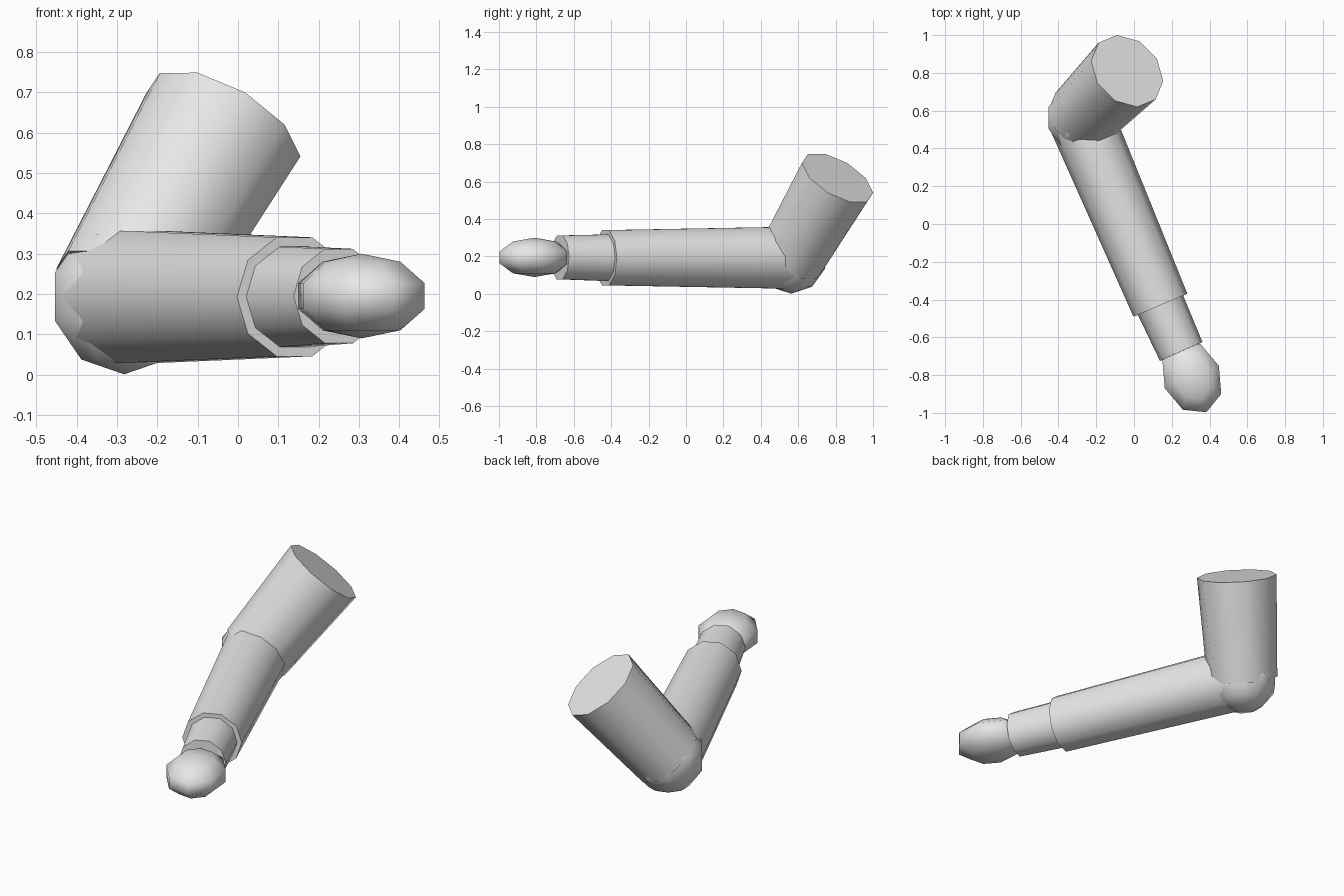
import bpy
import bmesh
import math
from mathutils import Matrix, Vector

cube = bpy.data.objects.get("Cube")
if cube:
    bpy.data.objects.remove(cube, do_unlink=True)

grey = bpy.data.materials.new("plain_grey")
grey.use_nodes = True
grey.diffuse_color = (0.8, 0.8, 0.8, 1)
grey.node_tree.nodes["Principled BSDF"].inputs["Base Color"].default_value = (0.8, 0.8, 0.8, 1)


def finish(name, bm):
    mesh = bpy.data.meshes.new(name)
    bm.to_mesh(mesh)
    bm.free()
    mesh.materials.append(grey)
    obj = bpy.data.objects.new(name, mesh)
    bpy.context.collection.objects.link(obj)
    bpy.ops.object.select_all(action="DESELECT")
    obj.select_set(True)
    bpy.context.view_layer.objects.active = obj
    bpy.ops.object.shade_smooth_by_angle(angle=math.radians(60))


def limb(name, start, end, r_start, r_end, side):
    """Tapered ten-sided tube; side points at one of its corners."""
    axis = end - start
    z = axis.normalized()
    x = (side - z * side.dot(z)).normalized()
    turn = Matrix((x, z.cross(x), z)).transposed().to_4x4()
    bm = bmesh.new()
    bmesh.ops.create_cone(bm, cap_ends=True, segments=10, radius1=r_start,
                          radius2=r_end, depth=axis.length)
    # put a corner exactly on the local x axis
    corner = bm.verts[:][0].co if bm.verts else Vector((1, 0, 0))
    spin = Matrix.Rotation(-math.atan2(corner.y, corner.x), 4, "Z")
    bm.transform(Matrix.Translation((start + end) / 2) @ turn @ spin)
    finish(name, bm)


def ball(name, centre, size, segments, yaw=0):
    """Low-poly ellipsoid with upright poles."""
    bm = bmesh.new()
    bmesh.ops.create_uvsphere(bm, u_segments=segments, v_segments=5, radius=1)
    bm.transform(Matrix.Translation(centre) @ Matrix.Rotation(yaw, 4, "Z")
                 @ Matrix.Diagonal((*size, 1)))
    finish(name, bm)


shoulder = Vector((-0.036, 0.81, 0.62))
elbow = Vector((-0.282, 0.562, 0.193))
forearm_end = Vector((0.14, -0.43, 0.193))
wrist_end = Vector((0.25, -0.675, 0.195))
across = Vector((0.924, 0.383, 0))

# Upper arm, elbow joint, forearm
limb("upper_arm", elbow, shoulder, 0.188, 0.213, Vector((-0.054, 0.19, -0.08)))
ball("elbow", elbow, (0.19, 0.19, 0.192), 10)
limb("forearm", elbow, forearm_end, 0.174, 0.155, across)

# Wrist and flattened hand
limb("wrist", forearm_end.lerp(elbow, 0.02), wrist_end, 0.131, 0.123, across)
ball("hand", Vector((0.306, -0.81, 0.195)), (0.163, 0.212, 0.105), 8, math.atan2(0.383, 0.924))
